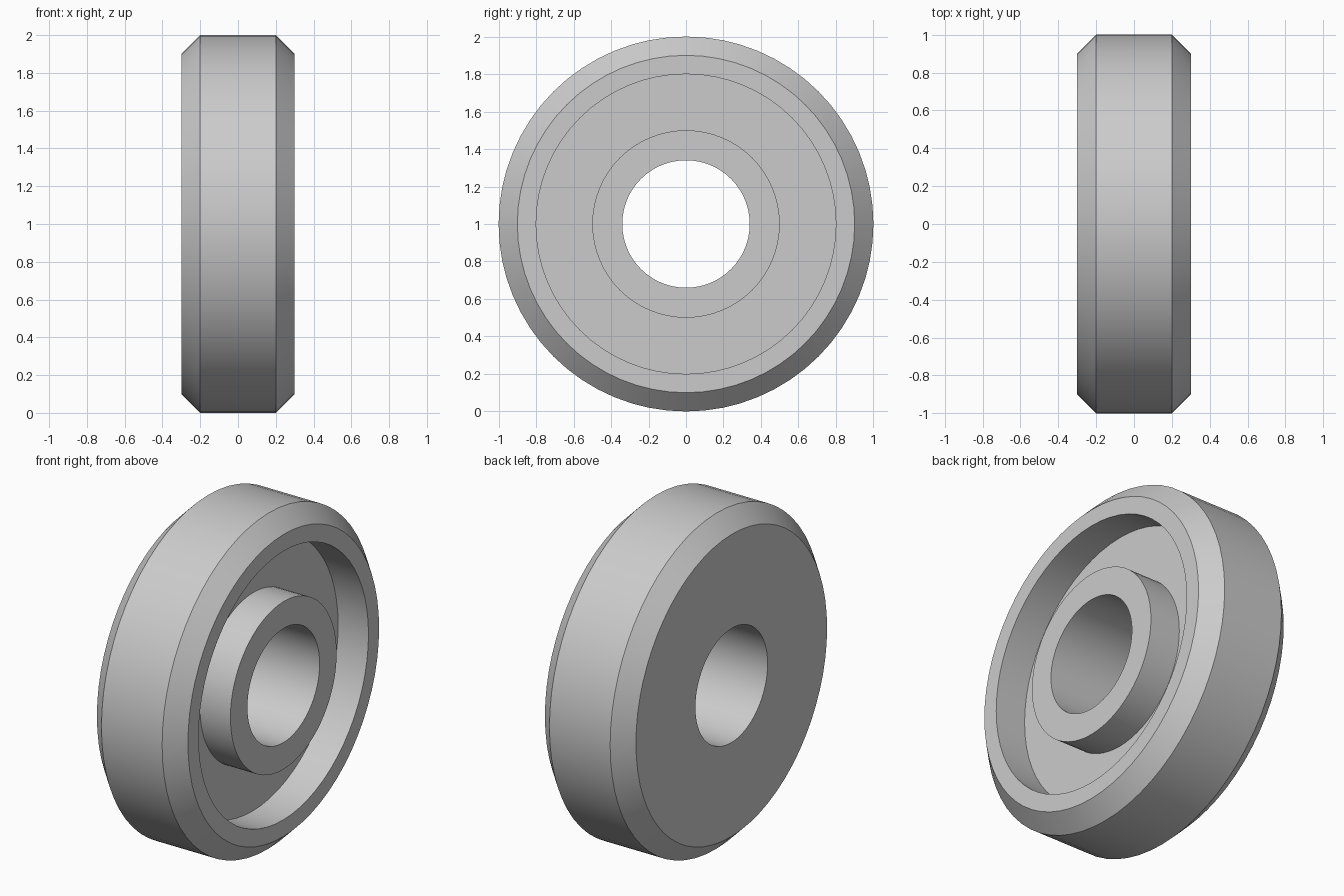
import bpy, bmesh, math
from mathutils import Vector

cube = bpy.data.objects.get("Cube")
if cube:
    bpy.data.objects.remove(cube, do_unlink=True)

SEGMENTS = 64
CENTRE = Vector((0, 0, 1))

# One grey material for the whole wheel
grey = bpy.data.materials.new("plain_grey")
grey.use_nodes = True
colour = (0.6, 0.6, 0.6, 1)
grey.diffuse_color = colour
grey.node_tree.nodes["Principled BSDF"].inputs["Base Color"].default_value = colour


def revolve(name, profile):
    """Turn a closed (x, radius) profile around the horizontal axle."""
    bm = bmesh.new()
    verts = [bm.verts.new(CENTRE + Vector((x, 0, r))) for x, r in profile]
    edges = [bm.edges.new((v, verts[(i + 1) % len(verts)])) for i, v in enumerate(verts)]
    bmesh.ops.spin(bm, geom=verts + edges, cent=CENTRE, axis=(1, 0, 0),
                   angle=math.tau, steps=SEGMENTS, use_merge=True)
    bmesh.ops.remove_doubles(bm, verts=bm.verts, dist=0.0001)
    bmesh.ops.recalc_face_normals(bm, faces=bm.faces)
    mesh = bpy.data.meshes.new(name)
    bm.to_mesh(mesh)
    bm.free()
    mesh.materials.append(grey)
    obj = bpy.data.objects.new(name, mesh)
    bpy.context.collection.objects.link(obj)
    bpy.ops.object.select_all(action='DESELECT')
    obj.select_set(True)
    bpy.context.view_layer.objects.active = obj
    bpy.ops.object.shade_smooth_by_angle(angle=math.radians(30))
    return obj


# Chamfered wheel: flat back, recessed face, raised hub and axle bore
revolve("wheel", [
    (-0.3, 0.34), (-0.3, 0.9), (-0.2, 1.0),   # back face and chamfer
    (0.2, 1.0), (0.3, 0.9), (0.3, 0.8),       # tread, chamfer and rim
    (0.1, 0.8), (0.1, 0.5),                   # recess wall and floor
    (0.3, 0.5), (0.3, 0.34),                  # hub
])
